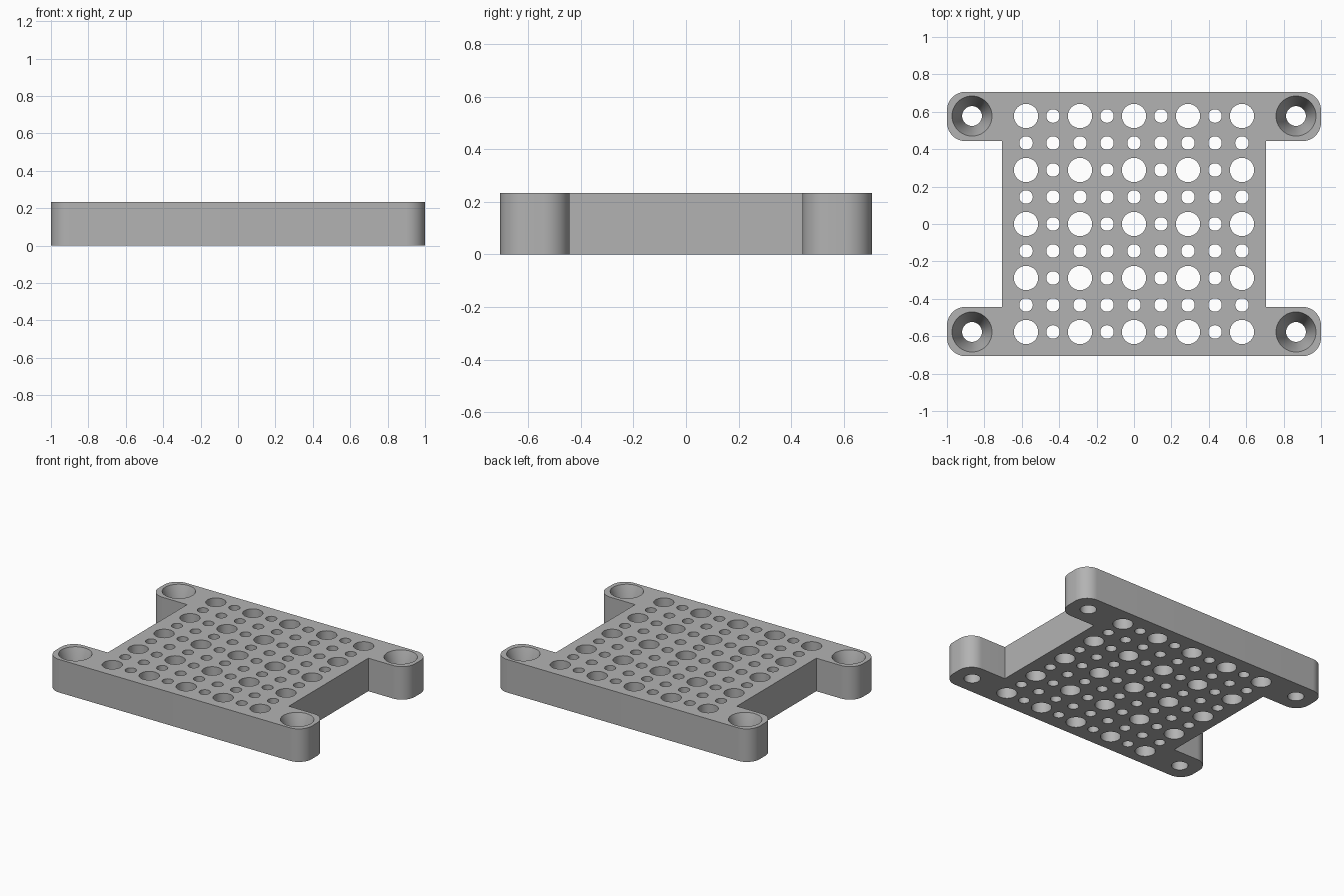
import bpy, bmesh
from math import cos, sin, pi, radians

cube = bpy.data.objects.get("Cube")
if cube:
    bpy.data.objects.remove(cube, do_unlink=True)

HEIGHT = 0.233
HALF = 0.707        # half width of the square plate
TAB_INNER = 0.443   # inner edge of the mounting tabs
CORNER = 0.1        # tab corner radius
PITCH = 0.1443      # hole spacing

grey = bpy.data.materials.new("plain grey")
grey.use_nodes = True
colour = (0.45, 0.45, 0.45, 1)
grey.diffuse_color = colour
grey.node_tree.nodes["Principled BSDF"].inputs["Base Color"].default_value = colour


def make_object(name, bm):
    bmesh.ops.recalc_face_normals(bm, faces=bm.faces)
    mesh = bpy.data.meshes.new(name)
    bm.to_mesh(mesh)
    bm.free()
    mesh.materials.append(grey)
    obj = bpy.data.objects.new(name, mesh)
    bpy.context.collection.objects.link(obj)
    return obj


def arc(cx, cy, start, steps=12):
    """Quarter circle, anticlockwise from the start angle."""
    angles = [start + pi / 2 * i / steps for i in range(steps + 1)]
    return [(cx + CORNER * cos(a), cy + CORNER * sin(a)) for a in angles]


def revolve(bm, x, y, profile, sides):
    """Closed turned solid from (radius, height) pairs."""
    rings = [[bm.verts.new((x + r * cos(2 * pi * i / sides), y + r * sin(2 * pi * i / sides), z))
              for i in range(sides)] for r, z in profile]
    for low, high in zip(rings, rings[1:]):
        for i in range(sides):
            j = (i + 1) % sides
            bm.faces.new((low[i], low[j], high[j], high[i]))
    bm.faces.new(rings[0][::-1])
    bm.faces.new(rings[-1])


# Plate outline with four rounded mounting tabs
right = [(HALF, -TAB_INNER), (HALF, TAB_INNER)]
right += arc(1 - CORNER, TAB_INNER + CORNER, -pi / 2)
right += arc(1 - CORNER, HALF - CORNER, 0)
left = [(-x, y) for x, y in reversed(right)]
upper = [p for p in right[1:]] + [p for p in left[:-1]]
outline = upper + [(-x, -y) for x, y in upper]

bm = bmesh.new()
base = bm.faces.new([bm.verts.new((x, y, 0)) for x, y in outline])
top = bmesh.ops.extrude_face_region(bm, geom=[base])["geom"]
bmesh.ops.translate(bm, vec=(0, 0, HEIGHT),
                    verts=[v for v in top if isinstance(v, bmesh.types.BMVert)])
plate = make_object("perforated_plate", bm)

# Grid of vent holes, large at every other row and column
bm = bmesh.new()
for i in range(-4, 5):
    for j in range(-4, 5):
        r = 0.065 if i % 2 == 0 and j % 2 == 0 else 0.036
        revolve(bm, i * PITCH, j * PITCH, [(r, -0.1), (r, HEIGHT + 0.1)], 40)

# Countersunk screw holes in the tabs
screw = [(0.053, -0.1), (0.053, HEIGHT - 0.16), (0.107, HEIGHT), (0.107, HEIGHT + 0.1)]
for sx in (-1, 1):
    for sy in (-1, 1):
        revolve(bm, sx * 0.866, sy * 4 * PITCH, screw, 48)
cutter = make_object("hole_cutter", bm)
cutter.hide_render = True

# Cut the holes, then drop the helper
cut = plate.modifiers.new("holes", 'BOOLEAN')
cut.operation = 'DIFFERENCE'
cut.solver = 'EXACT'
cut.object = cutter
bpy.ops.object.select_all(action='DESELECT')
plate.select_set(True)
bpy.context.view_layer.objects.active = plate
bpy.ops.object.modifier_apply(modifier=cut.name)
bpy.data.objects.remove(cutter, do_unlink=True)
bpy.ops.object.shade_smooth_by_angle(angle=radians(30))
